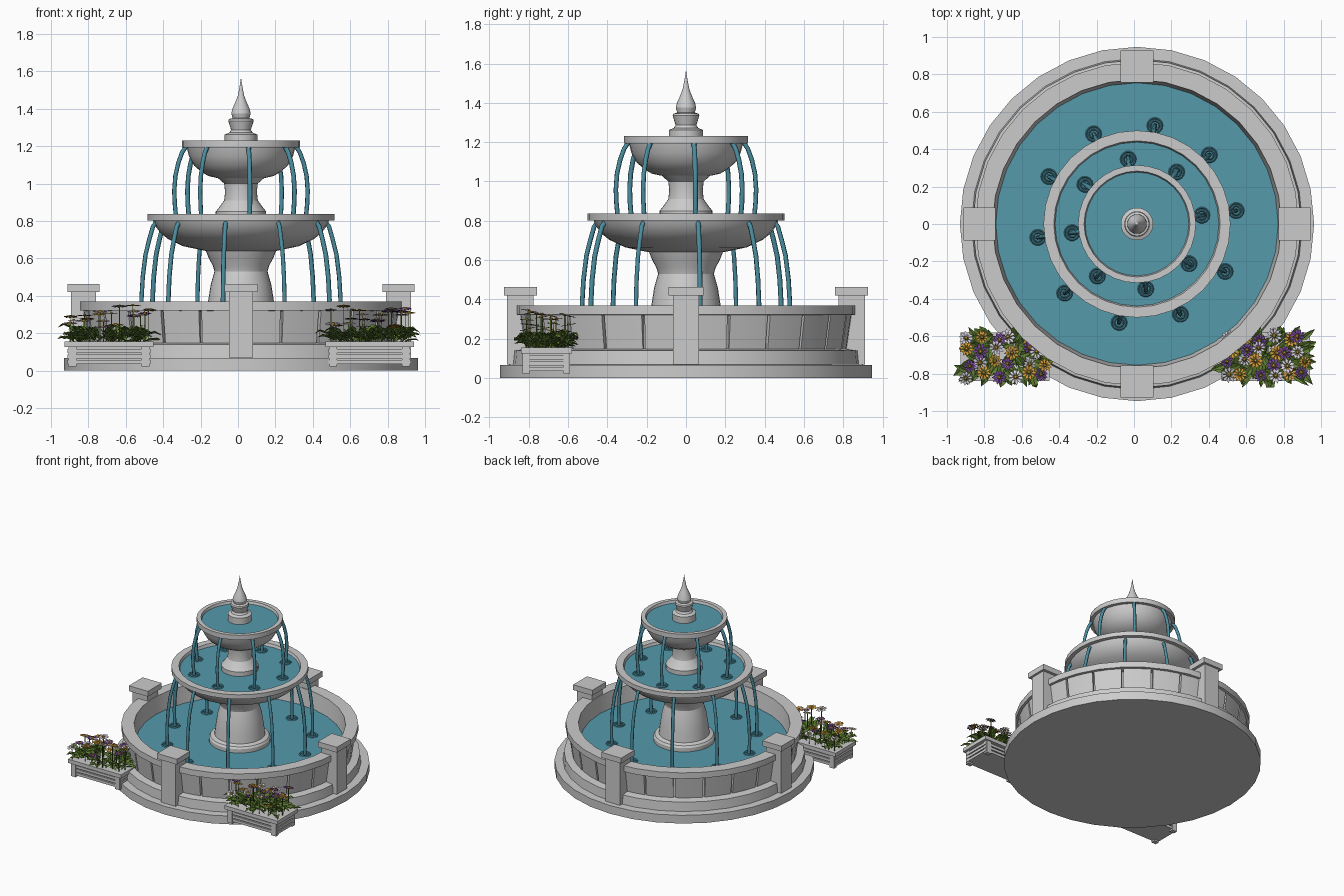
import bpy, bmesh, random
from math import sin, cos, pi, tau, radians
from mathutils import Vector, Matrix

if "Cube" in bpy.data.objects:
    bpy.data.objects.remove(bpy.data.objects["Cube"])

random.seed(4)
CX = 0.016          # fountain axis


def material(name, rgb):
    m = bpy.data.materials.new(name)
    m.diffuse_color = (*rgb, 1)
    m.use_nodes = True
    m.node_tree.nodes["Principled BSDF"].inputs["Base Color"].default_value = m.diffuse_color
    return m


WATER = material("water", (0.09, 0.32, 0.41))
JET = material("falling_water", (0.07, 0.27, 0.35))
LEAF = material("leaf", (0.11, 0.2, 0.03))
WHITE = material("white_petal", (0.7, 0.65, 0.75))
PURPLE = material("purple_petal", (0.17, 0.05, 0.32))
ORANGE = material("orange_petal", (0.65, 0.32, 0.04))
HEART = material("flower_heart", (0.6, 0.35, 0.04))


def finish(bm, name, mat=None, x=0.0, smooth=True):
    me = bpy.data.meshes.new(name)
    bm.to_mesh(me)
    bm.free()
    ob = bpy.data.objects.new(name, me)
    bpy.context.collection.objects.link(ob)
    ob.location.x = x
    if mat:
        me.materials.append(mat)
    if smooth:
        bpy.ops.object.select_all(action='DESELECT')
        ob.select_set(True)
        bpy.context.view_layer.objects.active = ob
        bpy.ops.object.shade_smooth_by_angle(angle=radians(28))
    return ob


def lathe(bm, profile, n=32, a0=0.0, a1=tau, closed=False, center=(0, 0)):
    """Revolve (r, z) points; a partial closed profile gets end caps."""
    full = a1 - a0 > tau - 1e-4
    rows = []
    for i in range(n if full else n + 1):
        a = a0 + (a1 - a0) * i / n
        rows.append([bm.verts.new((center[0] + r * cos(a), center[1] + r * sin(a), z))
                     for r, z in profile])
    m = len(profile)
    new = []
    for i in range(n):
        p, q = rows[i], rows[(i + 1) % len(rows)]
        for j in range(m if closed else m - 1):
            k = (j + 1) % m
            new.append(bm.faces.new((p[j], q[j], q[k], p[k])))
    if not full:
        bm.faces.new(rows[0])
        bm.faces.new(rows[-1][::-1])
    bmesh.ops.remove_doubles(bm, verts=[v for row in rows for v in row], dist=1e-5)
    bmesh.ops.recalc_face_normals(bm, faces=bm.faces[:])


def turned(name, profile, mat=None, n=32):
    bm = bmesh.new()
    lathe(bm, profile, n)
    return finish(bm, name, mat, CX)


def box(bm, lo, hi, taper=1.0):
    lo, hi = Vector(lo), Vector(hi)
    c, s = (lo + hi) / 2, hi - lo
    vs = bmesh.ops.create_cube(bm, size=1, matrix=Matrix.Translation(c) @ Matrix.Diagonal((*s, 1)))['verts']
    for v in vs:
        if v.co.z < c.z:
            v.co.x = c.x + (v.co.x - c.x) * taper
            v.co.y = c.y + (v.co.y - c.y) * taper


# Basin: stepped plinth, wall and rim
turned("basin", [(0, 0), (.947, 0), (.947, .066), (.885, .068), (.878, .14), (.805, .15),
                 (.805, .315), (.865, .322), (.865, .37), (.772, .37), (.75, .2), (0, .2)])
turned("basin_water", [(0, .24), (.757, .24)], WATER)

# Wall panels with gaps between them
bm = bmesh.new()
for i in range(24):
    a = tau * i / 24
    lathe(bm, [(.80, .148), (.82, .148), (.845, .32), (.80, .32)], 2,
          a + radians(.5), a + radians(14.5), closed=True)
finish(bm, "wall_panels", None, CX)

# Four pillars with caps
bm = bmesh.new()
for i in range(4):
    b = bmesh.new()
    box(b, (.775, -.065, .07), (.91, .065, .42))
    box(b, (.757, -.088, .42), (.927, .088, .463))
    b.transform(Matrix.Rotation(i * pi / 2, 4, 'Z'))
    tmp = bpy.data.meshes.new("tmp")
    b.to_mesh(tmp)
    b.free()
    bm.from_mesh(tmp)
    bpy.data.meshes.remove(tmp)
finish(bm, "pillars", None, CX, smooth=False)

# Pedestals, bowls and finial
turned("lower_pedestal", [(.225, .2), (.225, .27), (.215, .285), (.185, .295), (.176, .37), (.162, .46),
                          (.142, .53), (.15, .56), (.172, .6), (.19, .645)])
turned("lower_bowl", [(0, .64), (.19, .64), (.31, .665), (.39, .703), (.43, .735), (.46, .775), (.47, .802),
                      (.5, .802), (.5, .837), (.445, .837), (.43, .79), (0, .79)])
turned("lower_bowl_water", [(0, .815), (.44, .815)], WATER)
turned("upper_pedestal", [(.135, .79), (.135, .85), (.115, .875), (.09, .91), (.085, .955),
                          (.09, 1.0), (.13, 1.035)])
turned("upper_bowl", [(0, 1.03), (.13, 1.03), (.175, 1.04), (.215, 1.065), (.25, 1.095), (.278, 1.145), (.29, 1.192),
                      (.315, 1.192), (.315, 1.23), (.283, 1.23), (.268, 1.18), (0, 1.18)])
turned("upper_bowl_water", [(0, 1.21), (.28, 1.21)], WATER)
turned("finial", [(.087, 1.18), (.087, 1.262), (.062, 1.272), (.053, 1.287), (.068, 1.335), (.064, 1.345),
                  (.045, 1.35), (.052, 1.375), (.046, 1.4), (.03, 1.435), (.017, 1.47), (.008, 1.515), (0, 1.568)], n=24)

# Falling water streams and ripples
lower_path = [(.452, .80), (.475, .77), (.495, .70), (.515, .62), (.53, .5), (.537, .38), (.535, .24)]
upper_path = [(.295, 1.2), (.318, 1.165), (.338, 1.11), (.354, 1.04), (.36, .96), (.357, .89), (.35, .815)]
cu = bpy.data.curves.new("water_streams", 'CURVE')
cu.dimensions = '3D'
cu.bevel_depth = .0125
cu.bevel_resolution = 1
cu.use_fill_caps = True
rip = bmesh.new()
for path, count in ((lower_path, 10), (upper_path, 8)):
    for i in range(count):
        a = radians(7.7) + tau * i / count
        sp = cu.splines.new('POLY')
        sp.points.add(len(path) - 1)
        for pt, (r, z) in zip(sp.points, path):
            pt.co = (r * cos(a), r * sin(a), z, 1)
        r, z = path[-1]
        for rad in (.024, .039):
            lathe(rip, [(rad - .005, z), (rad, z + .006), (rad + .005, z), (rad, z - .004)], 14,
                  closed=True, center=(r * cos(a), r * sin(a)))
ob = bpy.data.objects.new("water_streams", cu)
bpy.context.collection.objects.link(ob)
ob.location.x = CX
cu.materials.append(JET)
bpy.ops.object.select_all(action='DESELECT')
ob.select_set(True)
bpy.context.view_layer.objects.active = ob
bpy.ops.object.convert(target='MESH')
finish(rip, "ripples", JET, CX)


# Planters: slatted boxes, leaves and daisies
def leaf(bm, base, az, length, width, rise, lim):
    d, s = Vector((cos(az), sin(az), 0)), Vector((-sin(az), cos(az), 0))
    spine = []
    for t in (0, .35, .7, 1):
        p = base + d * length * t + Vector((0, 0, rise * sin(t * 2.3)))
        p.x = max(-lim[0], min(lim[0], p.x))
        p.y = max(-lim[1], min(lim[1], p.y))
        spine.append(p)
    up = Vector((0, 0, width * .25))
    c = [bm.verts.new(p) for p in spine]
    for sgn in (1, -1):
        e1 = bm.verts.new(spine[1] + s * sgn * width * .5 + up)
        e2 = bm.verts.new(spine[2] + s * sgn * width * .38 + up)
        for f in ((c[0], c[1], e1), (c[1], c[2], e2, e1), (c[2], c[3], e2)):
            bm.faces.new(f if sgn > 0 else f[::-1])


def daisy(petals, heart, p, radius, tilt):
    rot = Matrix.Translation(p) @ Matrix.Rotation(tilt, 4, 'X')
    for i in range(10):
        a = tau * i / 10 + tilt
        pts = [(.15, 0, 0), (.65, -.2, .1), (1, 0, .02), (.65, .2, .1)]
        m = rot @ Matrix.Rotation(a, 4, 'Z') @ Matrix.Scale(radius, 4)
        petals.faces.new([petals.verts.new(m @ Vector(q)) for q in pts])
    bmesh.ops.create_cone(heart, cap_ends=True, segments=8, radius1=radius * .27, radius2=radius * .14,
                          depth=.01, matrix=rot @ Matrix.Translation((0, 0, .005)))


def planter(name, x, y):
    hx, hy = .225, .118
    b = bmesh.new()
    box(b, (-hx + .012, -hy + .012, .035), (hx - .012, hy - .012, .14), .97)
    for z in (.035, .064, .093):                      # slats
        box(b, (-hx + .004, -hy + .003, z), (hx - .004, hy - .003, z + .021))
    for sx in (-1, 1):                                # corner legs
        for sy in (-1, 1):
            cx, cy = sx * (hx - .03), sy * (hy - .014)
            box(b, (cx - .021, cy - .017, .022), (cx + .021, cy + .017, .13))
    box(b, (-hx - .012, -hy - .012, .125), (hx + .012, hy + .012, .155))
    parts = [finish(b, name + "_box", None, smooth=False)]

    leaves, heart = bmesh.new(), bmesh.new()
    lim = (.296, .165)
    for i in range(120):
        base = Vector((random.uniform(-.19, .19), random.uniform(-.09, .09), random.uniform(.145, .19)))
        az = random.uniform(0, tau)
        if i % 2:                                     # lean outward over the edge
            az = Vector((base.x * .6, base.y)).to_2d().angle_signed(Vector((1, 0)), 0) + random.uniform(-.5, .5)
        leaf(leaves, base, az, random.uniform(.07, .13), random.uniform(.03, .05),
             random.uniform(.01, .055), lim)
    kinds = [(WHITE, bmesh.new()), (PURPLE, bmesh.new()), (ORANGE, bmesh.new())]
    for i in range(24):
        px = -.19 + .38 * (i % 6) / 5 + random.uniform(-.025, .025)
        py = -.1 + .2 * (i // 6) / 3 + random.uniform(-.02, .02)
        p = Vector((px, py, random.uniform(.23, .35)))
        daisy(kinds[(i * 2 + i // 6) % 3][1], heart, p, random.uniform(.036, .047), random.uniform(-.25, .25))
        box(leaves, (px - .002, py - .002, .15), (px + .002, py + .002, p.z))
    parts.append(finish(leaves, name + "_leaves", LEAF, smooth=False))
    parts.append(finish(heart, name + "_flower_hearts", HEART, smooth=False))
    for m, pb in kinds:
        parts.append(finish(pb, name + "_" + m.name, m, smooth=False))
    for o in parts:
        o.location = (x, y, 0)


planter("left_planter", -.69, -.71)
planter("right_planter", .704, -.71)
